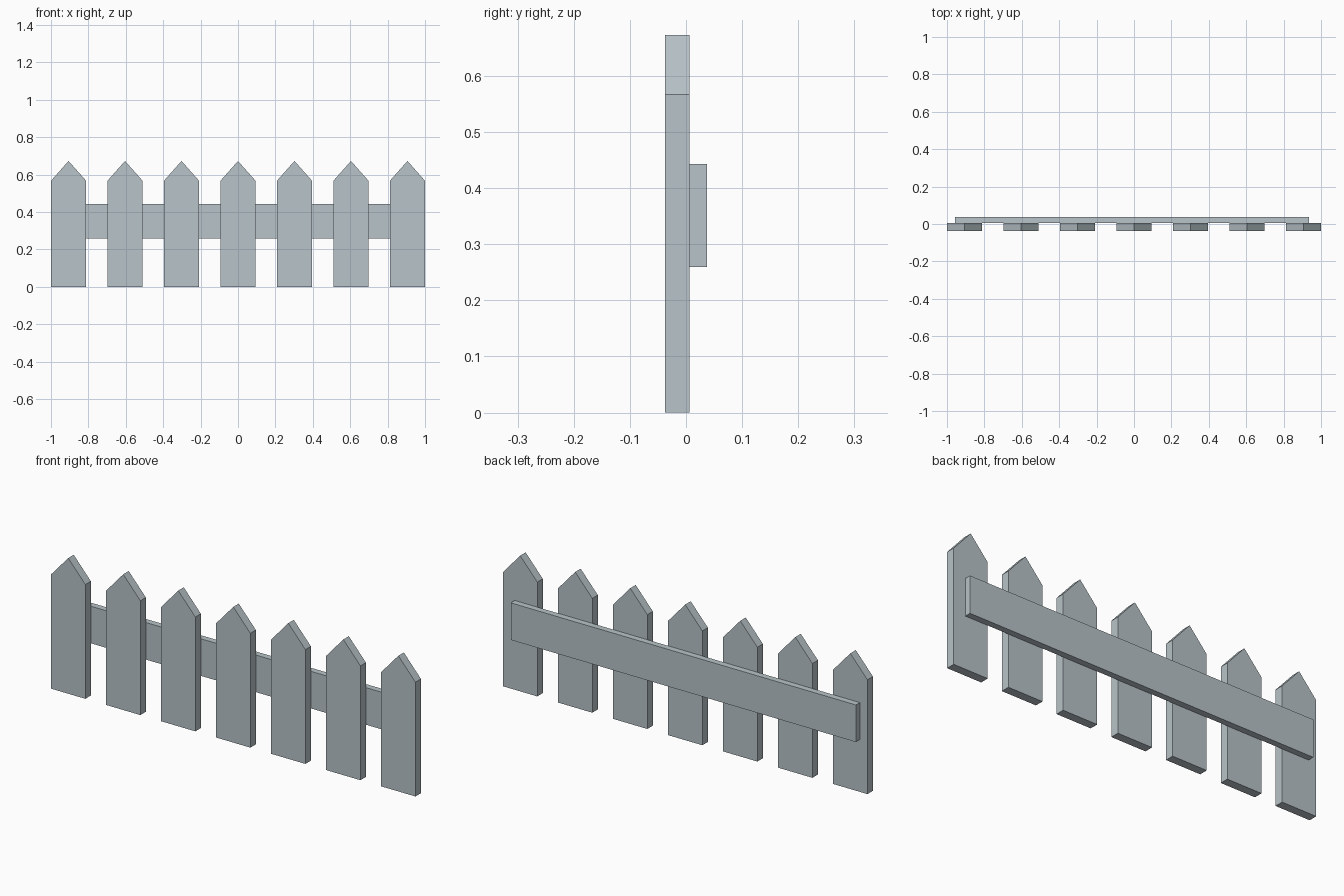
import bpy

if "Cube" in bpy.data.objects:
    bpy.data.objects.remove(bpy.data.objects["Cube"])

wood = bpy.data.materials.new("pale blue grey")
wood.diffuse_color = (0.48, 0.55, 0.58, 1)
wood.use_nodes = True
wood.node_tree.nodes["Principled BSDF"].inputs["Base Color"].default_value = wood.diffuse_color


def extrude_profile(name, profile, y0, y1, x=0.0):
    """Prism from an (x, z) outline, running from y0 (front) to y1 (back)."""
    n = len(profile)
    verts = [(px, y, pz) for y in (y0, y1) for px, pz in profile]
    faces = [tuple(range(n)), tuple(reversed(range(n, 2 * n)))]
    faces += [(i, i + n, (i + 1) % n + n, (i + 1) % n) for i in range(n)]
    mesh = bpy.data.meshes.new(name)
    mesh.from_pydata(verts, [], faces)
    mesh.materials.append(wood)
    obj = bpy.data.objects.new(name, mesh)
    obj.location.x = x
    bpy.context.collection.objects.link(obj)
    return obj


# Pointed pickets
COUNT, HALF = 7, 0.094
outline = [(-HALF, 0), (HALF, 0), (HALF, 0.567), (0, 0.673), (-HALF, 0.567)]
pitch = 2 * (1 - HALF) / (COUNT - 1)
for i in range(COUNT):
    extrude_profile(f"picket_{i + 1}", outline, -0.037, 0.006, -1 + HALF + i * pitch)

# Rail fixed to the back of the pickets
extrude_profile("back_rail", [(-0.958, 0.259), (0.936, 0.259), (0.936, 0.443), (-0.958, 0.443)],
                0.006, 0.037)
